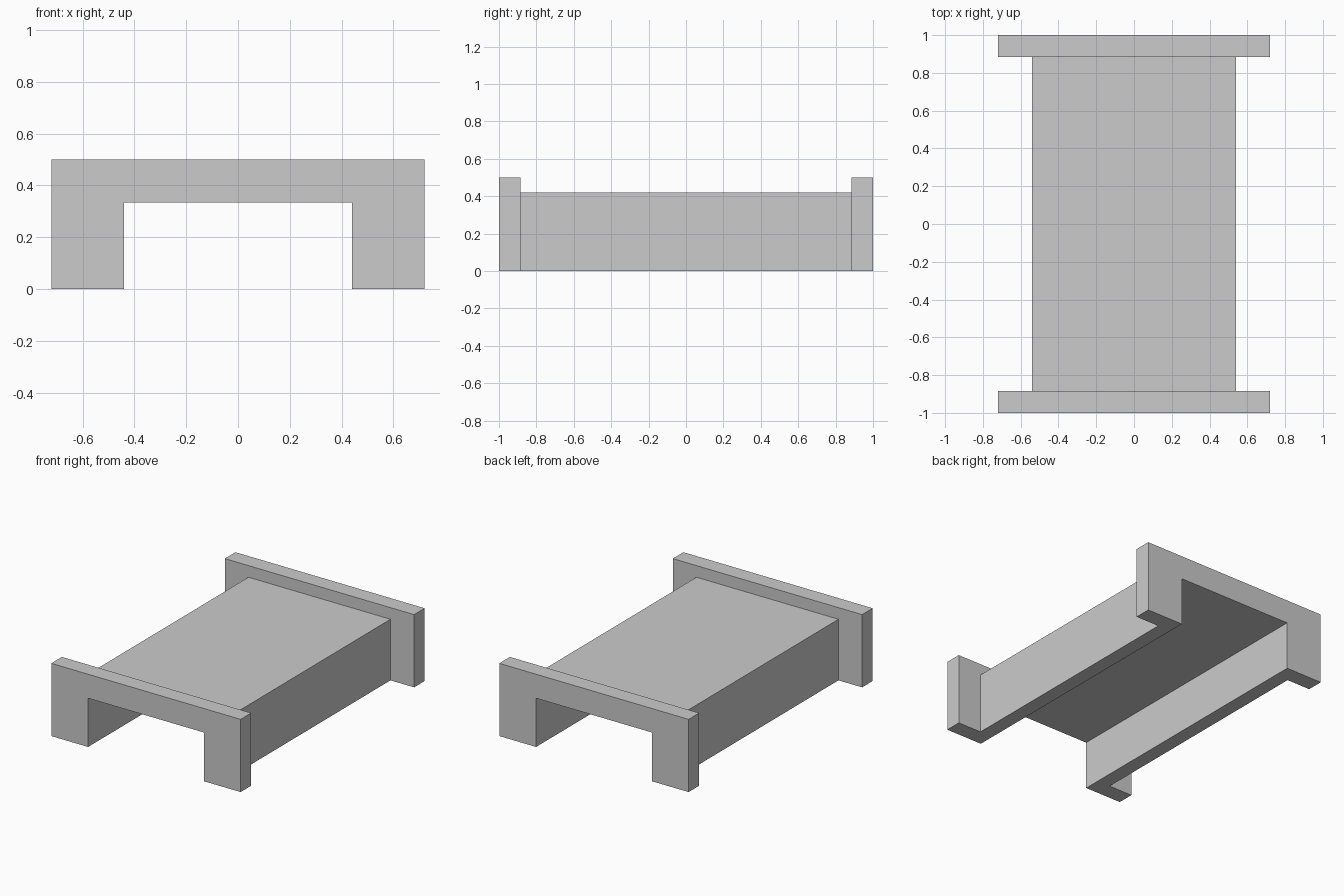
import bpy
import bmesh

if "Cube" in bpy.data.objects:
    bpy.data.objects.remove(bpy.data.objects["Cube"])

grey = bpy.data.materials.new("plain_grey")
grey.diffuse_color = (0.6, 0.6, 0.6, 1)
grey.use_nodes = True
grey.node_tree.nodes["Principled BSDF"].inputs["Base Color"].default_value = grey.diffuse_color

INNER_X, INNER_Z = 0.44, 0.335      # shared tunnel opening
FLANGE = (0.72, 0.50)               # half width, height of the end flanges
CHANNEL = (0.54, 0.42)              # half width, height of the long channel
END_Y, STEP_Y = 1.0, 0.885


def arch(half_width, height):
    """Inverted U section, from left inner foot round to right inner foot and back."""
    return [(-INNER_X, 0), (-half_width, 0), (-half_width, height), (half_width, height),
            (half_width, 0), (INNER_X, 0), (INNER_X, INNER_Z), (-INNER_X, INNER_Z)]


# Sections along the length: flange, channel, flange
sections = [(-END_Y, FLANGE), (-STEP_Y, FLANGE), (-STEP_Y, CHANNEL),
            (STEP_Y, CHANNEL), (STEP_Y, FLANGE), (END_Y, FLANGE)]
bm = bmesh.new()
rings = [[bm.verts.new((x, y, z)) for x, z in arch(*size)] for y, size in sections]

# Skin between neighbouring sections; the shoulders only need the outer sides and top
for i, (a, b) in enumerate(zip(rings, rings[1:])):
    shoulder = sections[i][0] == sections[i + 1][0]
    for j in ((1, 2, 3) if shoulder else range(8)):
        k = (j + 1) % 8
        bm.faces.new((a[j], a[k], b[k], b[j]))

# End faces
bm.faces.new(rings[0])
bm.faces.new(rings[-1])
bmesh.ops.remove_doubles(bm, verts=bm.verts, dist=1e-5)
bmesh.ops.recalc_face_normals(bm, faces=bm.faces)

mesh = bpy.data.meshes.new("flanged_channel")
bm.to_mesh(mesh)
bm.free()
mesh.materials.append(grey)
bpy.context.collection.objects.link(bpy.data.objects.new("flanged_channel", mesh))
